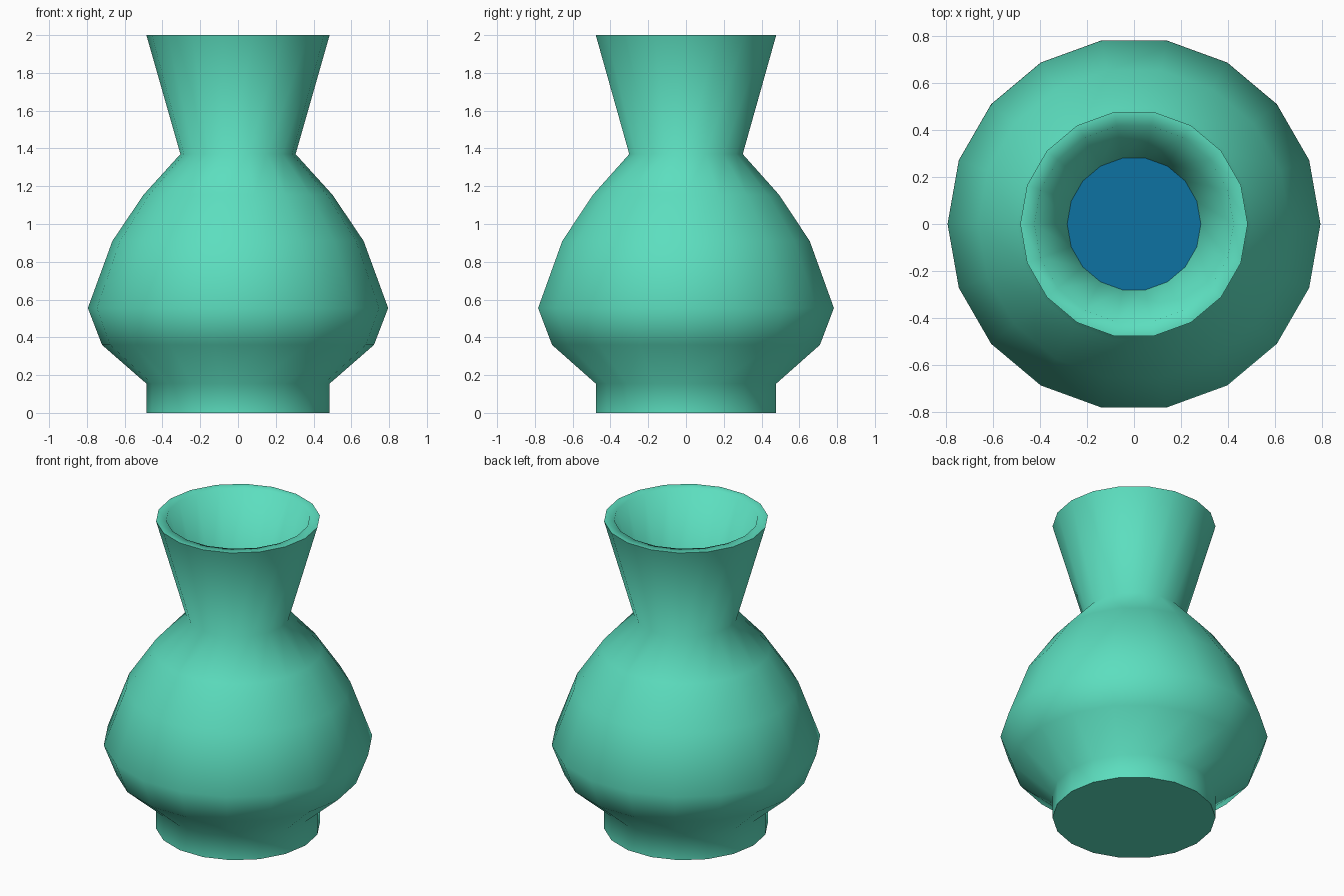
import bpy, bmesh, math

if "Cube" in bpy.data.objects:
    bpy.data.objects.remove(bpy.data.objects["Cube"])

SIDES = 18

def material(name, rgb):
    m = bpy.data.materials.new(name)
    m.diffuse_color = (*rgb, 1)
    m.use_nodes = True
    m.node_tree.nodes["Principled BSDF"].inputs["Base Color"].default_value = m.diffuse_color
    return m

def lathe(name, profile, mat, smooth_angle, cap_start=True):
    """Spin (radius, z) points around z; optionally cap the first ring."""
    bm = bmesh.new()
    rings = []
    for r, z in profile:
        rings.append([bm.verts.new((r * math.cos(2 * math.pi * i / SIDES),
                                    r * math.sin(2 * math.pi * i / SIDES), z))
                      for i in range(SIDES)])
    for a, b in zip(rings, rings[1:]):
        for i in range(SIDES):
            j = (i + 1) % SIDES
            bm.faces.new((a[i], a[j], b[j], b[i]))
    if cap_start:
        bm.faces.new(rings[0][::-1] if len(rings) > 1 else rings[0])
    mesh = bpy.data.meshes.new(name)
    bm.to_mesh(mesh)
    bm.free()
    mesh.materials.append(mat)
    ob = bpy.data.objects.new(name, mesh)
    bpy.context.collection.objects.link(ob)
    bpy.ops.object.select_all(action='DESELECT')
    ob.select_set(True)
    bpy.context.view_layer.objects.active = ob
    bpy.ops.object.shade_smooth_by_angle(angle=math.radians(smooth_angle))
    return ob

glaze = material("green_glaze", (0.107, 0.73, 0.52))
blue = material("blue_water", (0.004, 0.17, 0.36))

# Vase: foot, belly, neck, flared lip, then the inside of the neck
lathe("vase", [(0.485, 0), (0.485, 0.155), (0.72, 0.36), (0.795, 0.555),
               (0.665, 0.91), (0.50, 1.155), (0.305, 1.37), (0.485, 2.0),
               (0.425, 2.0), (0.285, 1.5)], glaze, 80)

# Water surface closing the neck
lathe("water", [(0.285, 1.5)], blue, 30)
